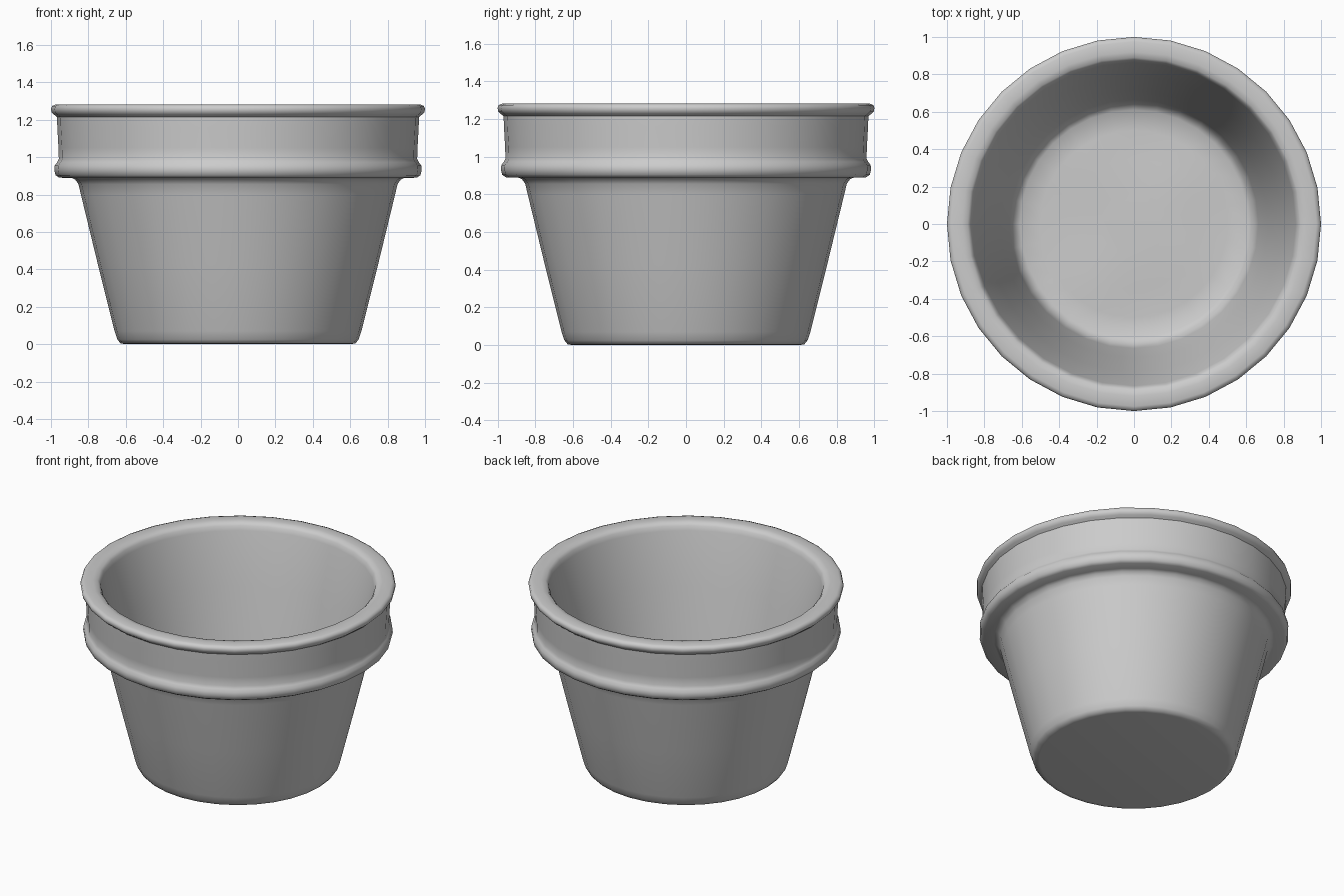
import bpy, bmesh, math

if "Cube" in bpy.data.objects:
    bpy.data.objects.remove(bpy.data.objects["Cube"])

SIDES = 32

# Pot profile (radius, height): underside centre, outer wall, rim, inner wall, floor
outer = [(0.60, 0.0), (0.628, 0.004), (0.645, 0.025), (0.66, 0.07), (0.75, 0.43),
         (0.84, 0.80), (0.853, 0.855), (0.87, 0.88), (0.89, 0.889)]
bead = [(0.955, 0.89), (0.975, 0.903), (0.982, 0.93), (0.98, 0.955),
        (0.967, 0.972), (0.958, 0.99)]
band = [(0.96, 1.05), (0.966, 1.16), (0.968, 1.215)]
lip = [(0.985, 1.228), (0.997, 1.24), (1.0, 1.258), (0.994, 1.274), (0.975, 1.281),
       (0.92, 1.281), (0.89, 1.276), (0.875, 1.26)]
inner = [(0.865, 1.23), (0.79, 0.88), (0.715, 0.54), (0.665, 0.28),
         (0.645, 0.21), (0.61, 0.185)]
floor = [(0.50, 0.185), (0.35, 0.19), (0.18, 0.19)]
profile = outer + bead + band + lip + inner + floor


def lathe(name, points):
    bm = bmesh.new()
    rings = []
    for r, z in points:
        ring = []
        for i in range(SIDES):
            a = 2 * math.pi * i / SIDES
            x, y = r * math.cos(a), r * math.sin(a)
            # gentle hand-made unevenness on the inside floor
            bump = 0.008 * math.sin(7 * x + 1) * math.cos(6 * y) if (r, z) in floor else 0
            ring.append(bm.verts.new((x, y, z + bump)))
        rings.append(ring)
    for lo, hi in zip(rings, rings[1:]):
        for i in range(SIDES):
            j = (i + 1) % SIDES
            bm.faces.new((lo[i], lo[j], hi[j], hi[i]))
    # close the underside and the inside floor
    bm.faces.new(rings[0][::-1])
    bm.faces.new(rings[-1])
    bmesh.ops.recalc_face_normals(bm, faces=bm.faces[:])
    mesh = bpy.data.meshes.new(name)
    bm.to_mesh(mesh)
    bm.free()
    obj = bpy.data.objects.new(name, mesh)
    bpy.context.collection.objects.link(obj)
    return obj


pot = lathe("flower_pot", profile)
bpy.context.view_layer.objects.active = pot
pot.select_set(True)
bpy.ops.object.shade_smooth_by_angle(angle=math.radians(50))
